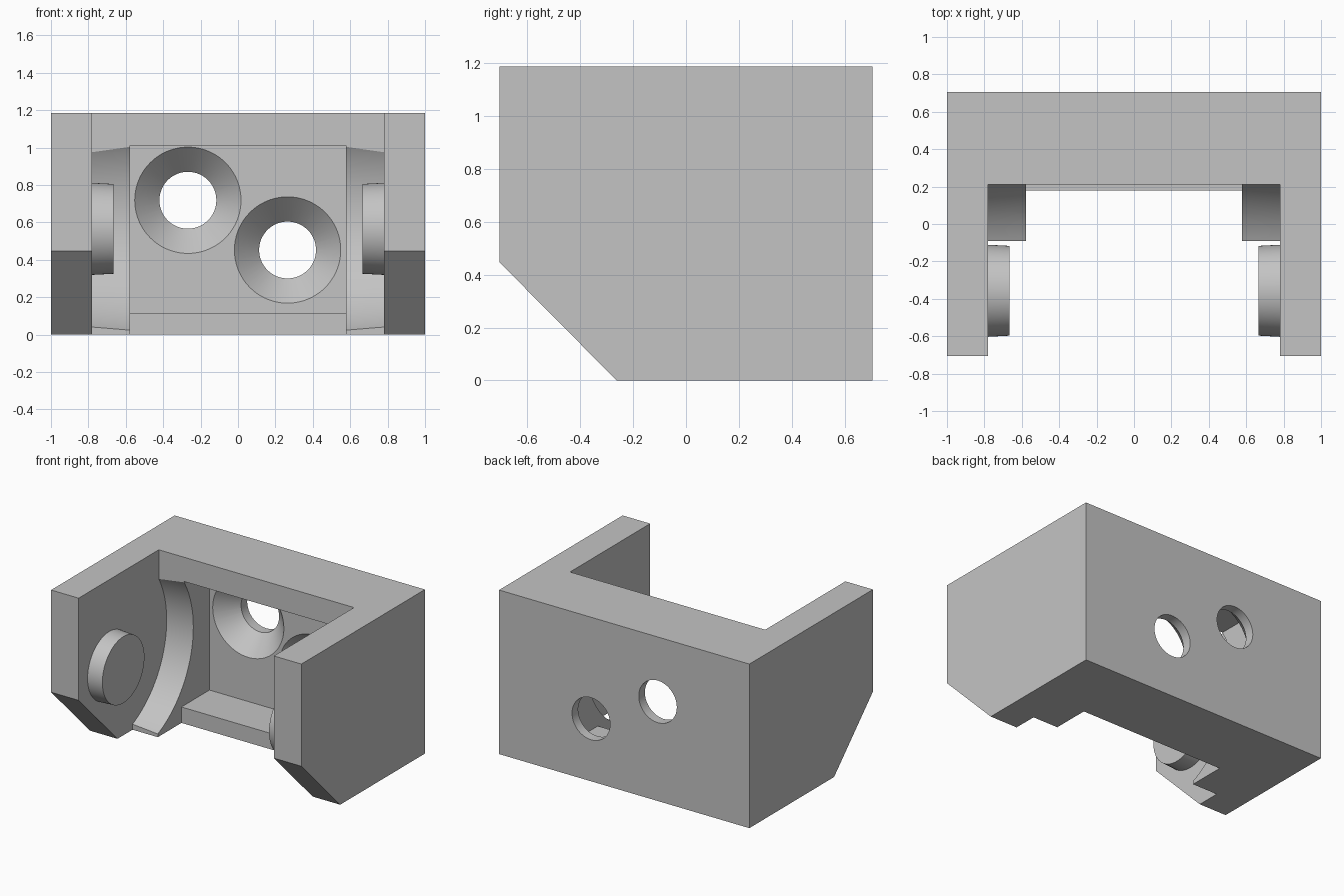
import bpy, bmesh, math
from mathutils import Matrix, Vector

if "Cube" in bpy.data.objects:
    bpy.data.objects.remove(bpy.data.objects["Cube"], do_unlink=True)

grey = bpy.data.materials.new("plain grey")
grey.use_nodes = True
GREY = (0.55, 0.55, 0.55, 1)
grey.diffuse_color = GREY
grey.node_tree.nodes["Principled BSDF"].inputs["Base Color"].default_value = GREY


def make_object(name, bm):
    bmesh.ops.recalc_face_normals(bm, faces=bm.faces)
    mesh = bpy.data.meshes.new(name)
    bm.to_mesh(mesh)
    bm.free()
    mesh.materials.append(grey)
    ob = bpy.data.objects.new(name, mesh)
    bpy.context.collection.objects.link(ob)
    return ob


def box(name, low, high):
    low, high = Vector(low), Vector(high)
    bm = bmesh.new()
    size = Matrix.Diagonal((*(high - low), 1))
    bmesh.ops.create_cube(bm, size=1, matrix=Matrix.Translation((low + high) / 2) @ size)
    return make_object(name, bm)


def frustum(name, start, end, r_start, r_end):
    """Round part running from one point to another."""
    start, end = Vector(start), Vector(end)
    axis = end - start
    turn = axis.to_track_quat('Z', 'Y').to_matrix().to_4x4()
    bm = bmesh.new()
    bmesh.ops.create_cone(bm, cap_ends=True, segments=96, radius1=r_start, radius2=r_end,
                          depth=axis.length, matrix=Matrix.Translation((start + end) / 2) @ turn)
    return make_object(name, bm)


def activate(ob):
    bpy.ops.object.select_all(action='DESELECT')
    ob.select_set(True)
    bpy.context.view_layer.objects.active = ob


def cut(target, cutter):
    cutter.hide_render = True
    mod = target.modifiers.new("cut", 'BOOLEAN')
    mod.operation = 'DIFFERENCE'
    mod.solver = 'EXACT'
    mod.object = cutter
    activate(target)
    bpy.ops.object.modifier_apply(modifier=mod.name)
    bpy.data.objects.remove(cutter, do_unlink=True)


# Solid body: side outline with the chamfered lower front edge
HALF, DEPTH, TOP = 1.0, 0.705, 1.185
outline = [(-DEPTH, 0.447), (-0.262, 0), (DEPTH, 0), (DEPTH, TOP), (-DEPTH, TOP)]
bm = bmesh.new()
face = bm.faces.new([bm.verts.new((-HALF, y, z)) for y, z in outline])
extruded = bmesh.ops.extrude_face_region(bm, geom=[face])
bmesh.ops.translate(bm, vec=(2 * HALF, 0, 0),
                    verts=[v for v in extruded["geom"] if isinstance(v, bmesh.types.BMVert)])
body = make_object("bracket_body", bm)

# Opening between the side walls
WALL, INNER = 0.78, 0.578
ARC_Y, ARC_Z = -0.36, 0.642
cut(body, box("front_opening", (-WALL, -1, -1), (WALL, -0.09, 2)))
cut(body, box("upper_opening", (-WALL, -1, ARC_Z), (WALL, 0.21, 2)))
cut(body, box("middle_opening", (-INNER, -1, -1), (INNER, 0.18, 1.01)))

# Concave sweep in each corner block
for side in (-1, 1):
    cut(body, frustum("corner_sweep", (side * WALL, ARC_Y, ARC_Z),
                      (side * (INNER - 0.01), ARC_Y, ARC_Z), 0.66, 0.676))

# Pocket in the back wall, with countersunk screw holes
POCKET = 0.5
cut(body, box("pocket", (-INNER, 0, 0.115), (INNER, POCKET, 1.01)))
for x, z in ((-0.268, 0.718), (0.265, 0.452)):
    cut(body, frustum("countersink", (x, POCKET - 0.01, z), (x, POCKET + 0.135, z), 0.294, 0.152))
    cut(body, frustum("screw_hole", (x, POCKET, z), (x, 1, z), 0.152, 0.152))

# Round pivot pins on the inside of the walls
pins = [frustum(name, (side * (WALL + 0.02), -0.357, 0.565), (side * 0.666, -0.357, 0.565), 0.247, 0.24)
        for name, side in (("right_pin", -1), ("left_pin", 1))]

for ob in [body] + pins:
    activate(ob)
    bpy.ops.object.shade_smooth_by_angle(angle=math.radians(25))
